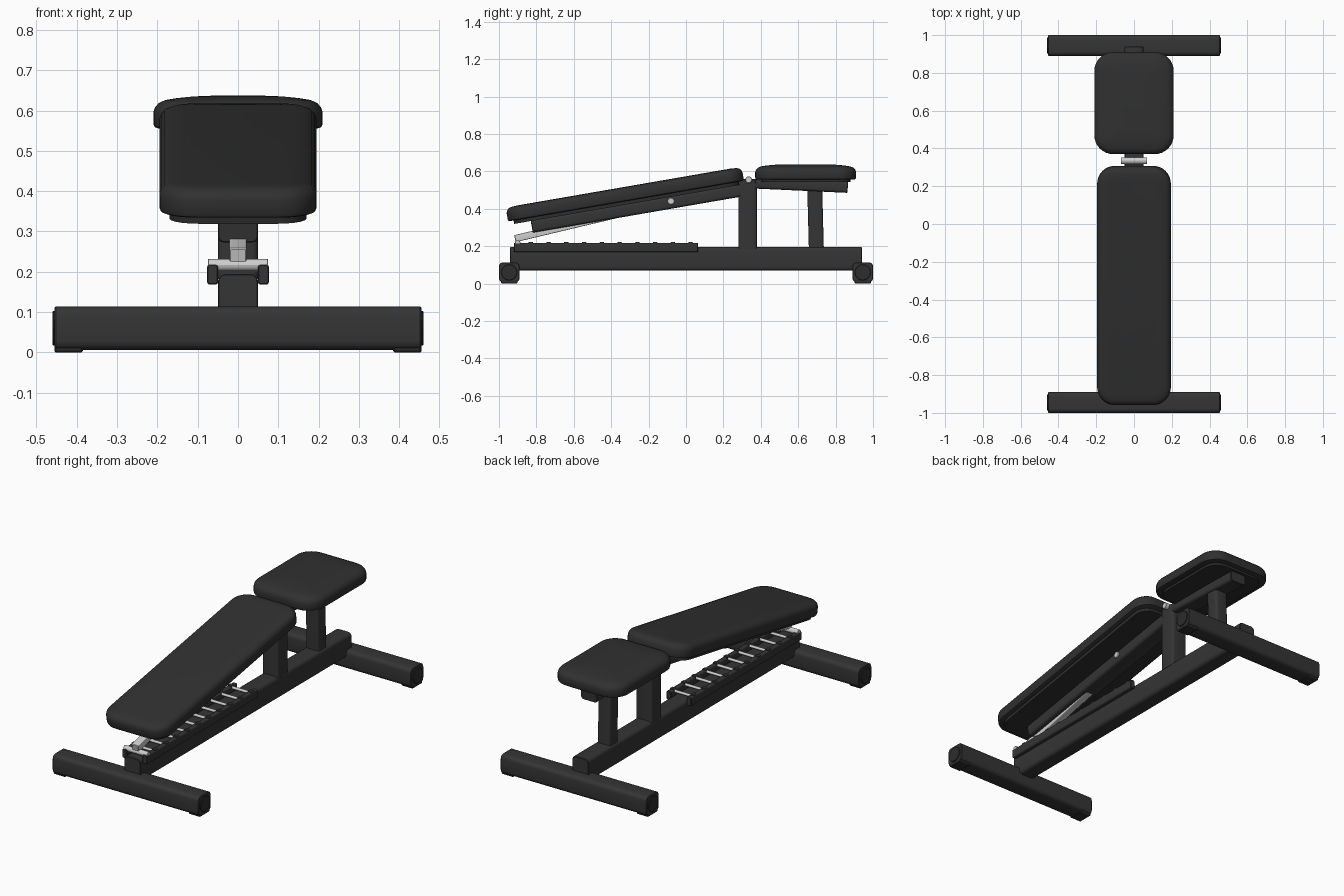
import bpy, bmesh, math
from mathutils import Matrix, Vector

if "Cube" in bpy.data.objects:
    bpy.data.objects.remove(bpy.data.objects["Cube"])


def material(name, value):
    m = bpy.data.materials.new(name)
    m.diffuse_color = (value, value, value, 1)
    m.use_nodes = True
    m.node_tree.nodes["Principled BSDF"].inputs["Base Color"].default_value = m.diffuse_color
    return m


PAD = material("black upholstery", 0.030)
FRAME = material("black frame", 0.035)
CAP = material("black plastic", 0.026)
STEEL = material("bright steel", 0.62)


def loft(name, w, l, r, rings, mat, matrix, seg=5):
    """Stack rounded rectangles: each ring is (inset, height)."""
    bm = bmesh.new()
    loops = []
    for inset, z in rings:
        rad = max(r - inset, 0.002)
        loop = []
        for k, (sx, sy) in enumerate([(1, 1), (-1, 1), (-1, -1), (1, -1)]):
            cx, cy = sx * (w / 2 - inset - rad), sy * (l / 2 - inset - rad)
            for i in range(seg + 1):
                a = math.pi / 2 * (k + i / seg)
                loop.append(bm.verts.new((cx + rad * math.cos(a), cy + rad * math.sin(a), z)))
        loops.append(loop)
    n = len(loops[0])
    for a, b in zip(loops, loops[1:]):
        for i in range(n):
            j = (i + 1) % n
            bm.faces.new((a[i], a[j], b[j], b[i]))
    bm.faces.new(loops[0][::-1])
    bm.faces.new(loops[-1])
    mesh = bpy.data.meshes.new(name)
    bm.to_mesh(mesh)
    bm.free()
    mesh.materials.append(mat)
    ob = bpy.data.objects.new(name, mesh)
    bpy.context.collection.objects.link(ob)
    ob.matrix_world = matrix
    bpy.ops.object.select_all(action='DESELECT')
    ob.select_set(True)
    bpy.context.view_layer.objects.active = ob
    bpy.ops.object.shade_smooth_by_angle(angle=math.radians(35))
    return ob


def along(p, q):
    """Frame at p with local z pointing to q and local x kept level."""
    p, q = Vector(p), Vector(q)
    z = (q - p).normalized()
    x = Vector((0, 1, 0)) if abs(z.x) > 0.9 else Vector((1, 0, 0))
    y = z.cross(x)
    m = Matrix((x, y, z)).transposed().to_4x4()
    m.translation = p
    return m, (q - p).length


def tube(name, p, q, w, h, r=0.015, mat=FRAME, edge=0.003):
    m, n = along(p, q)
    rings = [(edge, 0), (0, edge), (0, n - edge), (edge, n)]
    return loft(name, w, h, r, rings, mat, m, 4)


def rod(name, p, q, radius, mat=STEEL):
    return tube(name, p, q, radius * 2, radius * 2, radius, mat, 0.002)


# Ground feet, with end caps and rubber pads
for tag, y in (("front", -0.945), ("rear", 0.945)):
    tube(tag + "_foot", (-0.455, y, 0.06), (0.455, y, 0.06), 0.11, 0.107, 0.022)
    for side, s in (("left", -1), ("right", 1)):
        rod(f"{tag}_{side}_end_cap", (s * 0.45, y, 0.06), (s * 0.46, y, 0.06), 0.043, CAP)
        tube(f"{tag}_{side}_rubber_pad", (s * 0.385, y, 0.011), (s * 0.455, y, 0.011),
             0.09, 0.022, 0.008, CAP)

# Spine and uprights
tube("spine", (0, -0.94, 0.132), (0, 0.94, 0.132), 0.1, 0.126, 0.02)
tube("hinge_post", (0, 0.33, 0.18), (0, 0.33, 0.558), 0.1, 0.098)
tube("seat_post", (0, 0.697, 0.18), (0, 0.688, 0.52), 0.08, 0.08)

# Seat support and cushion
tube("seat_beam", (0, 0.37, 0.538), (0, 0.865, 0.515), 0.1, 0.06)
loft("seat_base", 0.35, 0.48, 0.08, [(0, 0.543), (0, 0.566)], CAP,
     Matrix.Translation((0, 0.64, 0)))
loft("seat_cushion", 0.42, 0.54, 0.1,
     [(0.012, 0.556), (0.003, 0.559), (0, 0.567), (0, 0.595), (0.004, 0.608),
      (0.014, 0.619), (0.03, 0.626), (0.06, 0.631), (0.1, 0.635), (0.15, 0.637)],
     PAD, Matrix.Translation((0, 0.64, 0)), 8)

# Reclined backrest, built level and then tilted
tilt = Matrix.Translation((0, -0.327, 0.478)) @ Matrix.Rotation(math.radians(9.8), 4, 'X')
loft("backrest_cushion", 0.39, 1.28, 0.095,
     [(0.012, -0.0375), (0.003, -0.034), (0, -0.026), (0, 0.008), (0.004, 0.02),
      (0.013, 0.03), (0.028, 0.036), (0.06, 0.0385)], PAD, tilt, 8)
loft("backrest_base", 0.34, 1.22, 0.075, [(0, -0.056), (0, -0.035)], CAP, tilt)
tube("backrest_beam", tilt @ Vector((0, -0.52, -0.086)), tilt @ Vector((0, 0.62, -0.086)),
     0.1, 0.066)

# Hinge and adjustment strut
rod("hinge_pin", (-0.07, 0.335, 0.555), (0.07, 0.335, 0.555), 0.018)
rod("strut_pin", (-0.058, -0.08, 0.44), (0.058, -0.08, 0.44), 0.018)
tube("support_strut", (0, -0.915, 0.24), (0, -0.08, 0.438), 0.042, 0.038, 0.004, STEEL)
rod("strut_foot_bar", (-0.075, -0.9, 0.217), (0.075, -0.9, 0.217), 0.015)

# Notched ladder: side rails, raised teeth and rungs
for side, s in (("left", -1), ("right", 1)):
    x = s * 0.063
    tube(side + "_ladder_rail", (x, -0.92, 0.193), (x, 0.065, 0.193), 0.028, 0.05, 0.008)
    for i in range(10):
        y = -0.83 + i * 0.095
        tube(f"{side}_tooth_{i + 1}", (x, y - 0.012, 0.216), (x, y + 0.012, 0.216),
             0.024, 0.014, 0.004)
for i in range(10):
    y = -0.83 + i * 0.095
    rod(f"rung_{i + 1}", (-0.055, y, 0.208), (0.055, y, 0.208), 0.008)
